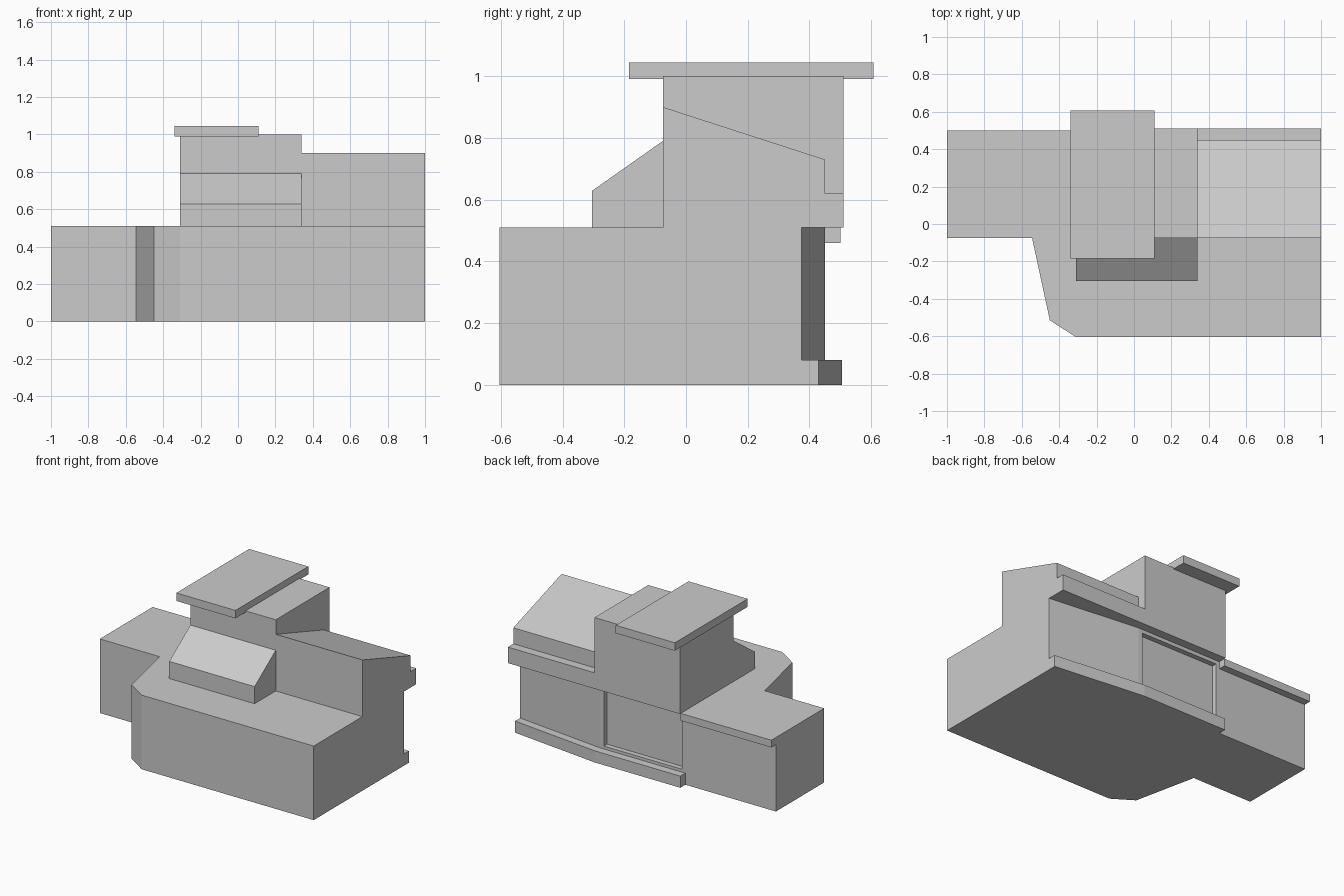
import bpy, bmesh
from mathutils import Vector

if "Cube" in bpy.data.objects:
    bpy.data.objects.remove(bpy.data.objects["Cube"], do_unlink=True)

grey = bpy.data.materials.new("plain grey")
grey.use_nodes = True
colour = (0.6, 0.6, 0.6, 1)
grey.diffuse_color = colour
grey.node_tree.nodes["Principled BSDF"].inputs["Base Color"].default_value = colour


def extrude(name, corners, offset):
    """Extrude a flat outline along an offset vector into a closed solid."""
    bm = bmesh.new()
    face = bm.faces.new([bm.verts.new(c) for c in corners])
    result = bmesh.ops.extrude_face_region(bm, geom=[face])
    top = [v for v in result["geom"] if isinstance(v, bmesh.types.BMVert)]
    bmesh.ops.translate(bm, verts=top, vec=Vector(offset))
    bmesh.ops.recalc_face_normals(bm, faces=bm.faces)
    mesh = bpy.data.meshes.new(name)
    bm.to_mesh(mesh)
    bm.free()
    mesh.materials.append(grey)
    obj = bpy.data.objects.new(name, mesh)
    bpy.context.scene.collection.objects.link(obj)
    return obj


def plan(name, outline, z0, z1):
    return extrude(name, [(x, y, z0) for x, y in outline], (0, 0, z1 - z0))


def profile(name, outline, x0, x1):
    return extrude(name, [(x0, y, z) for y, z in outline], (x1 - x0, 0, 0))


def box(name, x0, x1, y0, y1, z0, z1):
    return plan(name, [(x0, y0), (x1, y0), (x1, y1), (x0, y1)], z0, z1)


tower_l, tower_r = -0.31, 0.34
floor_top = 0.51
front_wall, back_wall = -0.075, 0.45

# Ground floor with the side wing and a shallow notch for the rear opening
plan("ground_floor", [
    (-1, front_wall), (-0.545, front_wall), (-0.45, -0.515), (tower_l, -0.605),
    (1, -0.605), (1, 0.375), (tower_r, back_wall), (0.31, back_wall),
    (0.31, 0.415), (-0.285, 0.415), (-0.285, back_wall), (-1, back_wall),
], 0, floor_top)

# Frame of the rear opening
box("opening_sill", -0.285, 0.31, 0.4, back_wall, 0.06, 0.1)
box("opening_lintel", -0.285, 0.31, 0.4, back_wall, 0.485, floor_top)

# Low plinth that bends along the rear wall
plan("rear_plinth", [
    (1, 0.36), (1, 0.43), (tower_r, 0.505), (tower_l, 0.505),
    (tower_l, 0.4), (tower_r, 0.4),
], 0, 0.08)

# Eave of the side wing
box("wing_eave", -1, tower_l, 0.43, 0.5, 0.46, floor_top)

# Upper floor with sloping roof and rear ledge
profile("upper_floor", [
    (front_wall, floor_top), (front_wall, 0.9), (back_wall, 0.73),
    (back_wall, 0.62), (0.51, 0.62), (0.51, floor_top),
], tower_r, 1)

# Tower, its roof slab and the sloped front bay
box("tower", tower_l, tower_r, front_wall, 0.51, floor_top, 1)
box("roof_slab", -0.34, 0.11, -0.185, 0.607, 0.99, 1.045)
profile("front_bay", [
    (-0.305, floor_top), (-0.305, 0.628), (front_wall, 0.79), (front_wall, floor_top),
], tower_l, tower_r)
